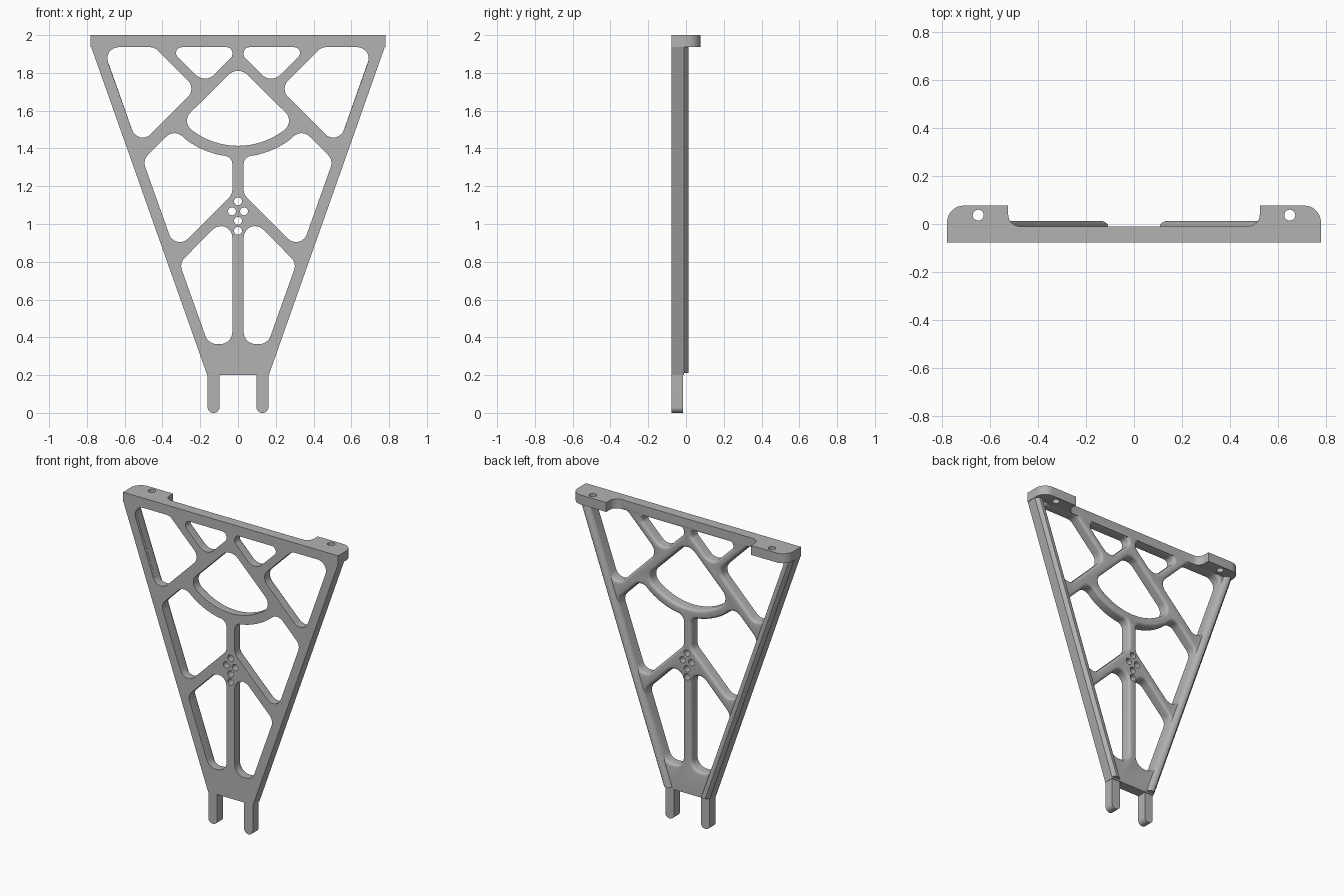
import bpy, bmesh, math
from mathutils import Vector

if "Cube" in bpy.data.objects:
    bpy.data.objects.remove(bpy.data.objects["Cube"])

grey = bpy.data.materials.new("grey metal")
grey.diffuse_color = (0.45, 0.45, 0.45, 1)
grey.use_nodes = True
grey.node_tree.nodes["Principled BSDF"].inputs["Base Color"].default_value = grey.diffuse_color
FRONT, BACK, RIM = -0.077, -0.01, 0.012


def rounded(corners, steps=8):
    """Closed 2D outline from (x, y, radius) corners."""
    out = []
    for i, (x, y, r) in enumerate(corners):
        p = Vector((x, y))
        if r == 0:
            out.append(p)
            continue
        a = (Vector(corners[i - 1][:2]) - p).normalized()
        b = (Vector(corners[(i + 1) % len(corners)][:2]) - p).normalized()
        half = a.angle(b) / 2
        c = p + (a + b).normalized() * r / math.sin(half)
        start = p + a * r / math.tan(half) - c
        end = p + b * r / math.tan(half) - c
        turn = math.atan2(start.x * end.y - start.y * end.x, start.dot(end))
        for k in range(steps + 1):
            t = turn * k / steps
            out.append(c + Vector((start.x * math.cos(t) - start.y * math.sin(t),
                                   start.x * math.sin(t) + start.y * math.cos(t))))
    return out


def grow(loop, d):
    """Offset a 2D outline outwards."""
    n = len(loop)
    area = sum(loop[i - 1].x * loop[i].y - loop[i].x * loop[i - 1].y for i in range(n))
    s = 1 if area > 0 else -1
    out = []
    for i, p in enumerate(loop):
        e1 = (p - loop[i - 1]).normalized()
        e2 = (loop[(i + 1) % n] - p).normalized()
        n1, n2 = Vector((e1.y, -e1.x)) * s, Vector((e2.y, -e2.x)) * s
        out.append(p + (n1 + n2) * d / (1 + n1.dot(n2)))
    return out


def loft(bm, sections):
    """Closed solid through matching 3D loops."""
    rings = [[bm.verts.new(p) for p in s] for s in sections]
    n = len(rings[0])
    for a, b in zip(rings, rings[1:]):
        for i in range(n):
            j = (i + 1) % n
            bm.faces.new((a[i], a[j], b[j], b[i]))
    bm.faces.new(rings[0])
    bm.faces.new(rings[-1])


def in_front(loop, y):
    return [(p.x, y, p.y) for p in loop]


def flat(loop, z):
    return [(p.x, p.y, z) for p in loop]


def make(name, solids):
    bm = bmesh.new()
    for s in solids:
        loft(bm, s)
    bmesh.ops.recalc_face_normals(bm, faces=bm.faces)
    me = bpy.data.meshes.new(name)
    bm.to_mesh(me)
    bm.free()
    me.materials.append(grey)
    ob = bpy.data.objects.new(name, me)
    bpy.context.collection.objects.link(ob)
    return ob


def combine(ob, other, op):
    m = ob.modifiers.new(op, 'BOOLEAN')
    m.operation, m.solver, m.object = op, 'EXACT', other
    bpy.context.view_layer.objects.active = ob
    bpy.ops.object.modifier_apply(modifier=m.name)
    bpy.data.objects.remove(other)


def circle(x, y, r, n=20):
    return [Vector((x + r * math.cos(2 * math.pi * k / n),
                    y + r * math.sin(2 * math.pi * k / n))) for k in range(n)]


def arc(r, a0, a1, n):
    """Points on the curved cross rib."""
    return [(r * math.cos(math.radians(a0 + (a1 - a0) * k / n)),
             1.815 - r * math.sin(math.radians(a0 + (a1 - a0) * k / n)), 0)
            for k in range(n + 1)]


def mirror(loop):
    return [Vector((-p.x, p.y)) for p in reversed(loop)]


# tapered plate
outline = [Vector(p) for p in ((-0.78, 1.99), (-0.78, 1.945), (-0.163, 0.2),
                               (0.163, 0.2), (0.78, 1.945), (0.78, 1.99))]
frame = make("frame", [[in_front(outline, FRONT), in_front(outline, BACK)]])

# openings between the ribs, rounded over at the back
R = 0.06
left = [
    [(-.717, 1.936, R), (-.442, 1.936, R), (-.222, 1.716, R), (-.529, 1.408, R)],
    [(-.371, 1.936, .03), (-.03, 1.936, .03), (-.03, 1.886, .03), (-.175, 1.741, .07)],
    [(-.504, 1.338, R), (-.332, .855, R), (-.03, 1.157, R), (-.03, 1.356, .045)]
    + arc(.46, 101, 126, 8) + [(-.339, 1.503, R)],
    [(-.03, 1.074, R), (-.31, .793, R), (-.157, .364, .065), (-.03, .364, .065)],
]
loops = [rounded(c) for c in left]
loops += [mirror(l) for l in loops]
loops.append(rounded([(0, 1.841, .075), (-.298, 1.544, R)] + arc(.401, 127, 53, 20)
                     + [(.298, 1.544, R)]))
F = 0.018
cuts = []
for l in loops:
    s = [in_front(l, -0.2)]
    for k in range(5):
        a = math.pi / 2 * k / 4
        s.append(in_front(grow(l, F * (1 - math.cos(a))), BACK - F + F * math.sin(a)))
    s.append(in_front(grow(l, F), 0.1))
    cuts.append(s)
combine(frame, make("opening_cutter", cuts), 'DIFFERENCE')

# small drilled holes in the hub
drills = [circle(x, z, .021) for x, z in
          ((0, 1.12), (-.032, 1.067), (.032, 1.067), (0, 1.017), (0, .964))]
combine(frame, make("hub_cutter", [[in_front(c, -.2), in_front(c, .2)] for c in drills]),
        'DIFFERENCE')

# raised side rails
section = [(0, -.06), (0, -.01), (.012, .005), (.02, RIM), (.036, RIM), (.046, .008),
           (.055, 0), (.0615, -.014), (.0615, -.06)]
for s in (-1, 1):
    ends = [[(s * (x - d), y, z) for d, y in section]
            for x, z in ((.1669, .211), (.7789, 1.942))]
    combine(frame, make("side_rail", [ends]), 'UNION')

# top bar with a mounting tab at each end
half = [(.78, FRONT, 0), (.78, .077, .07), (.525, .077, 0), (.525, BACK, .05)]
bar = rounded(half + [(-x, y, r) for x, y, r in reversed(half)])
top_bar = make("top_bar", [[flat(bar, 1.938), flat(bar, 2.0)]])
bolts = [circle(s * .65, .037, .023) for s in (-1, 1)]
combine(top_bar, make("bolt_cutter", [[flat(c, 1.8), flat(c, 2.1)] for c in bolts]),
        'DIFFERENCE')
combine(frame, top_bar, 'UNION')

# two prongs at the foot
prong = rounded([(.098, .22, 0), (.098, 0, .03), (.161, 0, .03), (.161, .22, 0)])
combine(frame, make("prongs", [[in_front(p, FRONT), in_front(p, -.015)]
                               for p in (prong, mirror(prong))]), 'UNION')

# crisp edges, smooth fillets
bpy.ops.object.select_all(action='DESELECT')
frame.select_set(True)
bpy.context.view_layer.objects.active = frame
bpy.ops.object.shade_smooth_by_angle(angle=math.radians(30))
